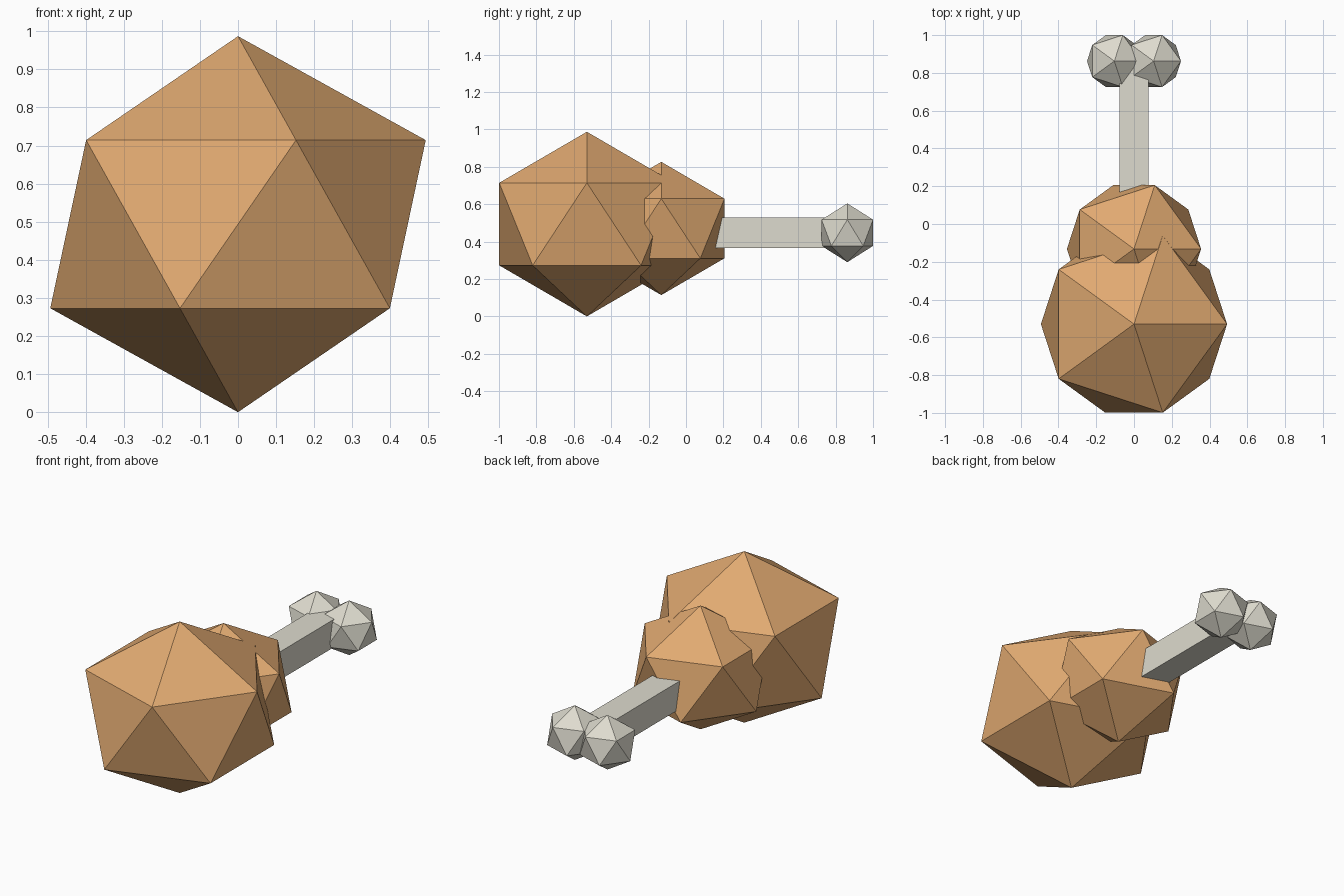
import bpy

cube = bpy.data.objects.get("Cube")
if cube:
    bpy.data.objects.remove(cube, do_unlink=True)


def make_material(name, color):
    mat = bpy.data.materials.new(name)
    mat.use_nodes = True
    mat.diffuse_color = (*color, 1)
    mat.node_tree.nodes["Principled BSDF"].inputs["Base Color"].default_value = (*color, 1)
    return mat


def finish(name, mat, scale):
    obj = bpy.context.object
    obj.name = name
    obj.scale = scale
    obj.data.materials.append(mat)
    bpy.ops.object.transform_apply(location=False, rotation=False, scale=True)
    return obj


def lump(name, mat, location, width, height):
    """Flat-faced twenty-sided lump, a little wider than tall."""
    bpy.ops.mesh.primitive_ico_sphere_add(subdivisions=1, radius=1, location=location)
    return finish(name, mat, (width, width, height))


meat = make_material("roast brown", (0.75, 0.40, 0.165))
bone = make_material("bone white", (0.73, 0.71, 0.62))

# Meat: large front lump and smaller rear lump
lump("meat_large", meat, (0, -0.53, 0.4935), 0.551, 0.4935)
lump("meat_small", meat, (0, -0.132, 0.47), 0.397, 0.356)

# Bone shaft, buried in the meat at its front end
bpy.ops.mesh.primitive_cube_add(size=1, location=(0, 0.365, 0.447))
finish("bone_shaft", bone, (0.156, 0.93, 0.161))

# Pair of knuckles at the end of the bone
for side, x in (("left", 0.104), ("right", -0.104)):
    lump("bone_knuckle_" + side, bone, (x, 0.8625, 0.447), 0.1617, 0.157)
